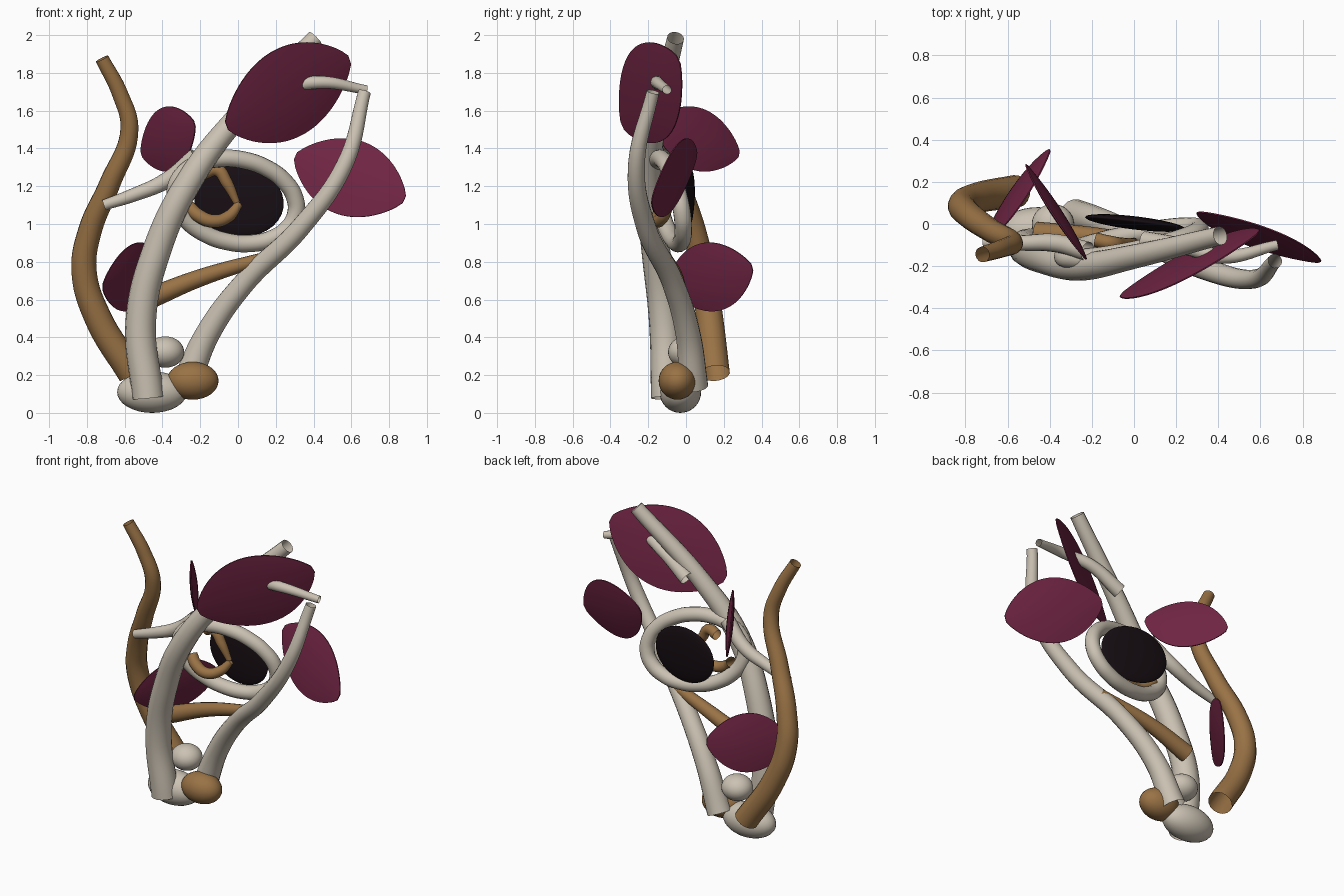
import bpy, bmesh
from math import sin, cos, pi, radians
from mathutils import Vector, Matrix

if "Cube" in bpy.data.objects:
    bpy.data.objects.remove(bpy.data.objects["Cube"])


def material(name, rgb):
    m = bpy.data.materials.new(name)
    m.diffuse_color = (*rgb, 1)
    m.use_nodes = True
    m.node_tree.nodes["Principled BSDF"].inputs["Base Color"].default_value = m.diffuse_color
    return m


BONE = material("bone", (0.60, 0.54, 0.45))
TAN = material("tan", (0.32, 0.17, 0.06))
PLUM = material("plum", (0.16, 0.018, 0.055))
DARK = material("dark", (0.008, 0.004, 0.006))


def smooth(obj, angle=40):
    bpy.ops.object.select_all(action='DESELECT')
    obj.select_set(True)
    bpy.context.view_layer.objects.active = obj
    bpy.ops.object.shade_smooth_by_angle(angle=radians(angle))


def tube(name, pts, mat, cyclic=False):
    """Tapered round open-ended tube through points (x, y, z, radius)."""
    cu = bpy.data.curves.new(name, 'CURVE')
    cu.dimensions = '3D'
    cu.bevel_depth = 1.0
    cu.bevel_resolution = 6
    cu.resolution_u = 10
    sp = cu.splines.new('BEZIER')
    sp.bezier_points.add(len(pts) - 1)
    for bp, (x, y, z, r) in zip(sp.bezier_points, pts):
        bp.co = (x, y, z)
        bp.radius = r
        bp.handle_left_type = bp.handle_right_type = 'AUTO'
    sp.use_cyclic_u = cyclic
    cu.materials.append(mat)
    ob = bpy.data.objects.new(name, cu)
    bpy.context.collection.objects.link(ob)
    bpy.ops.object.select_all(action='DESELECT')
    ob.select_set(True)
    bpy.context.view_layer.objects.active = ob
    bpy.ops.object.convert(target='MESH')
    smooth(bpy.context.object)


def blob(name, loc, size, mat, rot=(0, 0, 0)):
    bpy.ops.mesh.primitive_uv_sphere_add(segments=32, ring_count=16, location=loc, rotation=rot)
    ob = bpy.context.object
    ob.name = name
    ob.scale = size
    ob.data.materials.append(mat)
    smooth(ob)


def leaf(name, tip_a, tip_b, half_width, lean=0.0, thick=0.018):
    """Thin domed leaf between two tips; lean tips its upper edge sideways."""
    a, b = Vector(tip_a), Vector(tip_b)
    mid, u = (a + b) / 2, (b - a) / 2
    n = Vector((-u.y, u.x, 0)).normalized()
    v = (u.cross(n).normalized() * (1 if u.cross(n).z > 0 else -1) + n * lean).normalized()
    n = u.cross(v).normalized()
    bm = bmesh.new()
    N, M = 28, 12
    sides = []
    for side in (1, -1):
        grid = []
        for i in range(N + 1):
            s = -1 + 2 * i / N
            w = half_width * (0.1 + 0.9 * (1 - s * s) ** 0.85)
            row = []
            for j in range(M + 1):
                t = -1 + 2 * j / M
                d = side * (0.003 + thick * (1 - s * s) * (1 - t * t))
                row.append(bm.verts.new(mid + u * s + v * (w * t) + n * d))
            grid.append(row)
        for i in range(N):
            for j in range(M):
                bm.faces.new((grid[i][j], grid[i + 1][j], grid[i + 1][j + 1], grid[i][j + 1]))
        sides.append(grid)
    # close the rim
    loops = [[g[i][0] for i in range(N)] + [g[N][j] for j in range(M)]
             + [g[i][M] for i in range(N, 0, -1)] + [g[0][j] for j in range(M, 0, -1)] for g in sides]
    k = len(loops[0])
    for i in range(k):
        bm.faces.new((loops[0][i], loops[0][(i + 1) % k], loops[1][(i + 1) % k], loops[1][i]))
    bmesh.ops.recalc_face_normals(bm, faces=bm.faces)
    me = bpy.data.meshes.new(name)
    bm.to_mesh(me)
    bm.free()
    me.materials.append(PLUM)
    ob = bpy.data.objects.new(name, me)
    bpy.context.collection.objects.link(ob)
    smooth(ob)


# main stems
tube("front_stem", [(-.475, -.10, .08, .085), (-.515, -.115, .48, .081), (-.43, -.16, .86, .076),
                    (-.25, -.20, 1.24, .069), (0, -.155, 1.57, .058), (.41, -.055, 1.985, .045)], BONE)
tube("right_stem", [(-.28, .04, .14, .078), (-.16, .01, .42, .066), (.035, -.07, .69, .058),
                    (.33, -.21, .98, .053), (.565, -.262, 1.315, .045), (.67, -.175, 1.70, .034)], BONE)
tube("tan_stem", [(-.56, .155, .21, .078), (-.74, .125, .5, .073), (-.815, .09, .75, .068),
                  (-.785, .045, .96, .063), (-.68, -.03, 1.21, .056), (-.575, -.09, 1.5, .048),
                  (-.625, -.115, 1.69, .043), (-.72, -.145, 1.875, .037)], TAN)

# side branches
tube("left_branch", [(-.71, -.085, 1.10, .028), (-.55, -.09, 1.155, .036),
                     (-.38, -.09, 1.23, .043), (-.22, -.13, 1.36, .046)], BONE)
tube("top_branch", [(.05, -.08, 1.59, .046), (.25, -.11, 1.71, .038),
                    (.42, -.155, 1.75, .034), (.68, -.10, 1.71, .024)], BONE)
tube("cross_branch", [(-.46, -.045, .61, .056), (-.2, -.06, .715, .046), (.18, -.11, .83, .032)], TAN)

# eye ring, lying in a slightly turned plane
turn = Matrix.Rotation(radians(12), 3, 'Y')
ring = []
for i in range(16):
    a = 2 * pi * i / 16
    p = turn @ Vector((.325 * cos(a), 0, .22 * sin(a)))
    ring.append((p.x - .012, -.09 + .18 * p.x - .18 * p.z, p.z + 1.122, .046))
tube("eye_ring", ring, BONE, cyclic=True)
blob("dark_disc", (.005, .005, 1.12), (.24, .03, .187), DARK, (radians(-3), radians(8), radians(-7)))

# small curled hook inside the ring
tube("hook_upper", [(-.18, -.075, 1.27, .034), (-.11, -.09, 1.285, .034),
                    (-.06, -.095, 1.22, .031), (-.005, -.085, 1.11, .018)], TAN)
tube("hook_lower", [(.005, -.085, 1.105, .022), (-.05, -.12, 1.04, .032), (-.13, -.15, 1.015, .035),
                    (-.21, -.145, 1.045, .036), (-.26, -.12, 1.09, .036)], TAN)

# base stones
blob("base_stone", (-.455, -.03, .11), (.185, .11, .11), BONE)
blob("small_stone", (-.385, 0, .322), (.1, .095, .083), BONE)
blob("tan_stone", (-.24, -.045, .17), (.137, .1, .1), TAN)

# leaves
leaf("top_leaf", (-.06, -.335, 1.52), (.59, -.04, 1.87), .255, -.24)
leaf("upper_left_leaf", (-.51, .28, 1.37), (-.23, -.165, 1.53), .168, -.12)
leaf("lower_left_leaf", (-.40, .35, .77), (-.715, -.09, .67), .185, .22)
leaf("right_leaf", (.305, .055, 1.36), (.88, -.18, 1.13), .205, .28)
